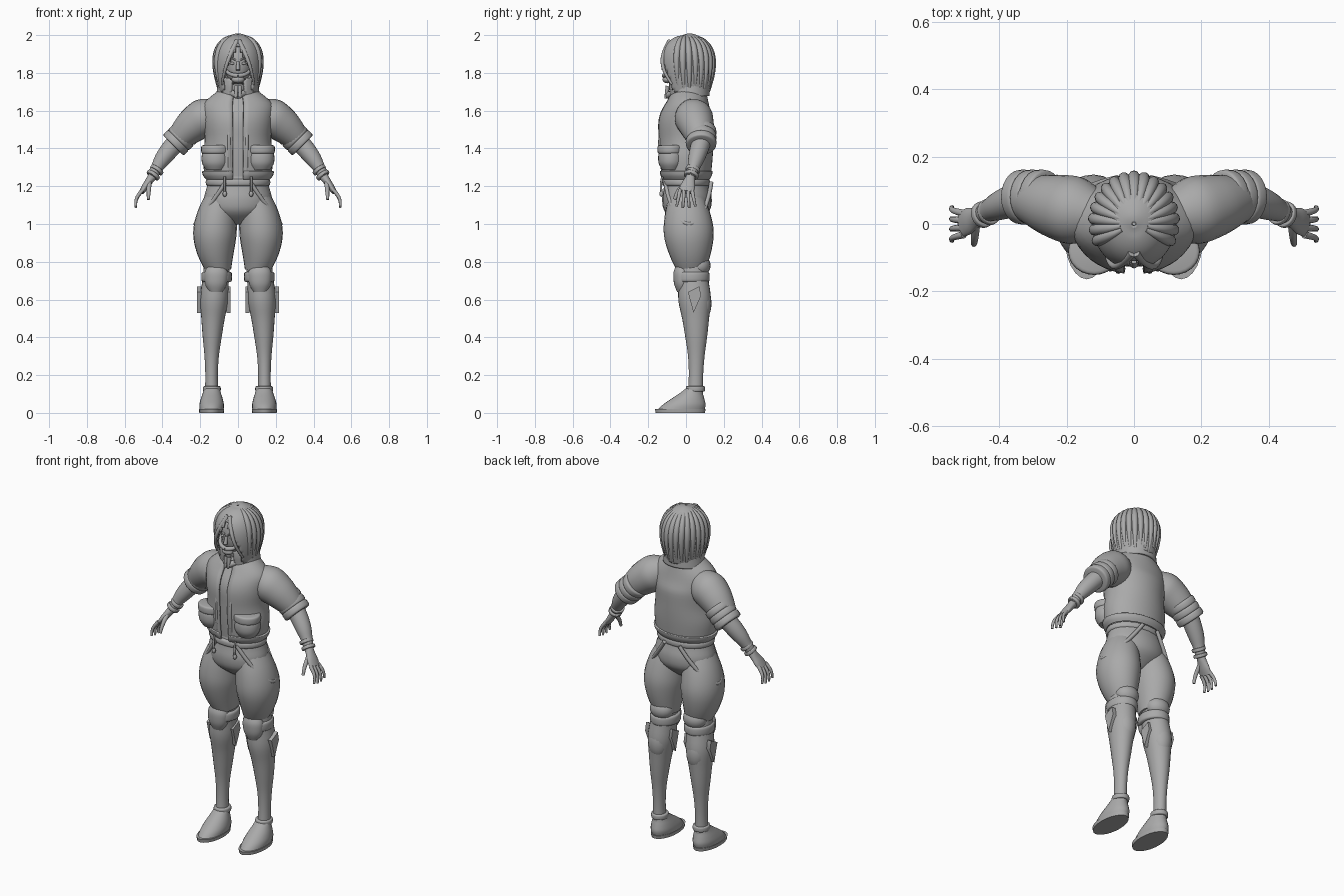
import bpy, bmesh
from math import sin, cos, pi
from mathutils import Vector

default_cube = bpy.data.objects.get("Cube")
if default_cube:
    bpy.data.objects.remove(default_cube, do_unlink=True)

GREY = (.4, .4, .4, 1)
clay = bpy.data.materials.new("clay grey")
clay.use_nodes = True
clay.diffuse_color = GREY
clay.node_tree.nodes["Principled BSDF"].inputs["Base Color"].default_value = GREY
parts = []


def finish(name, bm, mirror=False, thickness=0):
    """Turn the mesh into an object, optionally thickened and mirrored."""
    bmesh.ops.recalc_face_normals(bm, faces=bm.faces)
    mesh = bpy.data.meshes.new(name)
    bm.to_mesh(mesh)
    bm.free()
    mesh.materials.append(clay)
    obj = bpy.data.objects.new(name, mesh)
    bpy.context.collection.objects.link(obj)
    if thickness:
        solid = obj.modifiers.new("Thickness", "SOLIDIFY")
        solid.thickness = thickness
        solid.offset = 0
    if mirror:
        mod = obj.modifiers.new("Mirror", "MIRROR")
        mod.use_mirror_merge = False
    parts.append(obj)


def interpolate(rings, steps):
    """Smoothly fill in sections between the given ones."""
    result = []
    last = len(rings) - 1
    for i in range(last):
        before, start = rings[max(i - 1, 0)], rings[i]
        end, after = rings[i + 1], rings[min(i + 2, last)]
        for k in range(steps):
            t = k / steps
            result.append([
                b + t / 2 * (c - a + t * (2 * a - 5 * b + 4 * c - d + t * (3 * (b - c) + d - a)))
                for a, b, c, d in zip(before, start, end, after)])
    result.append(rings[-1])
    return result


def skin(name, rings, flat=False, seg=24, steps=4, opening=None, mirror=False, thickness=0):
    """Skin elliptical sections (x, y, z, radius across, radius deep)."""
    bm = bmesh.new()
    sections = interpolate(rings, steps)
    centres = [Vector(s[:3]) for s in sections]
    last = len(centres) - 1
    loops = []
    deep = Vector((0, 1, 0))
    across = Vector((1, 0, 0))
    for i, (centre, section) in enumerate(zip(centres, sections)):
        if not flat:
            tangent = (centres[min(i + 1, last)] - centres[max(i - 1, 0)]).normalized()
            deep = (deep - tangent * deep.dot(tangent)).normalized()
            across = deep.cross(tangent)
        rx, ry = section[3:]
        angles = [2 * pi * k / seg for k in range(seg)]
        loops.append([bm.verts.new(centre + across * rx * sin(a) - deep * ry * cos(a)) for a in angles])
    for low, high in zip(loops, loops[1:]):
        for k in range(seg):
            n = (k + 1) % seg
            bm.faces.new((low[k], low[n], high[n], high[k]))
    if opening:
        cut = [f for f in bm.faces if opening(f.calc_center_median())]
        bmesh.ops.delete(bm, geom=cut, context="FACES")
    else:
        bm.faces.new(loops[0])
        bm.faces.new(loops[-1])
    finish(name, bm, mirror, thickness)


def loft(name, start, end, widths, depth=(1, 1), bow=(0, 0, 0), **options):
    """Evenly spaced sections from start to end, bowed sideways in the middle."""
    rings = []
    for i, width in enumerate(widths):
        t = i / (len(widths) - 1)
        centre = Vector(start).lerp(Vector(end), t) + Vector(bow) * sin(pi * t)
        rings.append((*centre, width, width * (depth[0] + (depth[1] - depth[0]) * t)))
    skin(name, rings, **options)


def cord(name, start, end, radius, bow=(0, 0, 0), tip=1, mirror=True):
    """Round strand whose far end narrows to the tip factor."""
    widths = [radius * (1 + (tip - 1) * i / 5) for i in range(6)]
    loft(name, start, end, widths, bow=bow, seg=10, mirror=mirror)


def band(name, centre, width, depth, height, axis=(0, 0, 1), mirror=True):
    """Rounded band wrapped round a limb."""
    rings = []
    for side in (-1, -.7, .7, 1):
        shrink = .85 if abs(side) == 1 else 1
        middle = Vector(centre) + Vector(axis).normalized() * height / 2 * side
        rings.append((*middle, width * shrink, depth * shrink))
    skin(name, rings, mirror=mirror)


def blob(name, centre, size, mirror=True):
    bm = bmesh.new()
    bmesh.ops.create_uvsphere(bm, u_segments=20, v_segments=12, radius=1)
    bmesh.ops.scale(bm, vec=size, verts=bm.verts)
    bmesh.ops.translate(bm, vec=centre, verts=bm.verts)
    finish(name, bm, mirror)


def fin(name, x, thickness):
    """Pointed guard plate on the side of the shin."""
    bm = bmesh.new()
    outline = ((.01, .64), (.07, .67), (.08, .62), (.04, .53))
    face = bm.faces.new([bm.verts.new((x, y, z)) for y, z in outline])
    new = bmesh.ops.extrude_face_region(bm, geom=[face])["geom"]
    bmesh.ops.translate(bm, vec=(thickness, 0, 0), verts=[v for v in new if isinstance(v, bmesh.types.BMVert)])
    finish(name, bm, mirror=True)


# Torso: shirt inside an open jacket
def front_gap(point):
    return point.y < 0 and abs(point.x) < .035


torso = [(0, 0, 1.25, .17, .125), (0, 0, 1.35, .18, .135), (0, 0, 1.45, .17, .14),
         (0, 0, 1.55, .18, .14), (0, .01, 1.63, .18, .11), (0, .02, 1.7, .1, .085)]
skin("shirt", [(x, y, z, rx - .015, ry - .015) for x, y, z, rx, ry in torso])
skin("jacket", torso, seg=40, opening=front_gap, thickness=.012)
loft("jacket_hem", (0, 0, 1.24), (0, 0, 1.28), (.165, .18, .185), (.73, .73),
     seg=40, opening=front_gap, thickness=.012)
loft("jacket_collar", (0, .02, 1.67), (0, .01, 1.78), (.11, .105, .1, .09), (.9, 1.1),
     seg=40, opening=front_gap, thickness=.014)
cord("jacket_placket", (.045, -.115, 1.25), (.05, -.07, 1.68), .008, bow=(0, -.045, 0))
loft("pocket", (.118, -.08, 1.285), (.118, -.08, 1.41), (.05, .07, .075, .07, .05), (.9, .9), mirror=True)
band("pocket_flap", (.118, -.082, 1.395), .076, .068, .045)

# Arms: puffed sleeve, rolled cuff and forearm between shared joints
elbow = Vector((.33, .08, 1.43))
wrist = Vector((.455, .025, 1.25))
knuckles = Vector((.51, 0, 1.17))
loft("sleeve", (.11, .025, 1.6), elbow, (.07, .1, .095, .08, .06), bow=(.01, 0, .015), mirror=True)
for i in range(3):
    band("sleeve_roll", elbow + Vector((-1, 0, 1)) * (.055 - .027 * i), .077, .08, .042, axis=(1, 0, -1))
loft("forearm", elbow, wrist, (.05, .048, .042, .032, .027), bow=(.01, 0, 0), mirror=True)
for t in (.05, .2):
    band("wrist_band", wrist.lerp(elbow, t), .037, .039, .02, axis=elbow - wrist)

# Hands
loft("palm", wrist, knuckles, (.024, .02, .018, .014), (1, 2.8), mirror=True)
for i in range(4):
    spread = i - 1.5
    root = knuckles + Vector((-.005, .021 * spread, .01))
    reach = .08 + .004 * (4 - spread * spread)
    cord("finger", root, root + Vector((.035, .012 * spread, -reach)), .011, bow=(.014, 0, 0), tip=.6)
cord("thumb", (.47, 0, 1.22), (.475, -.06, 1.13), .014, bow=(0, -.01, 0), tip=.6)

# Baggy trousers
loft("trouser_seat", (0, 0, 1.26), (0, .01, 1), (.15, .165, .18, .16, .06), (.73, .73))
loft("trouser_leg", (.085, 0, 1.15), (.1, .03, .75), (.08, .105, .115, .098, .065), (1.15, 1.15),
     bow=(.03, 0, 0), mirror=True)
blob("trouser_drape", (.11, .07, .78), (.07, .06, .06))
band("waistband", (0, 0, 1.22), .168, .125, .04, mirror=False)


# Hanging hip straps and drawstrings
def strap_ring(t):
    angle = .4 + (pi - .7) * t
    sag = sin(pi * t)
    return ((.17 + .055 * sag) * sin(angle), .01 - .13 * cos(angle), 1.22 - .22 * sag, .011, .011)


skin("hip_strap", [strap_ring(i / 10) for i in range(11)], seg=10, mirror=True)
cord("drawstring", (.07, -.125, 1.25), (.07, -.13, 1.17), .006, bow=(0, -.005, 0))
blob("drawstring_end", (.07, -.13, 1.16), (.011, .011, .016))

# Lower legs with knee pads, straps and fins
loft("lower_leg", (.11, .03, .8), (.14, .05, .1), (.068, .07, .075, .062, .05, .038, .033, .035), (1.15, 1.15),
     bow=(.01, .013, 0), mirror=True)
blob("calf", (.127, .08, .58), (.058, .055, .1))
loft("knee_pad", (.118, -.02, .64), (.114, -.02, .785), (.035, .055, .062, .06, .04), (.75, .75), mirror=True)
band("knee_strap", (.113, .032, .72), .08, .092, .055)
fin("outer_fin", .192, .024)
fin("inner_fin", .04, .022)

# Shoes
loft("shoe", (.14, -.03, .01), (.138, .05, .14), (.063, .065, .058, .047, .038), (2, 1), flat=True, mirror=True)
loft("sole", (.14, -.03, 0), (.14, -.03, .02), (.065, .067), (2, 2), flat=True, steps=1, mirror=True)
band("shoe_cuff", (.138, .05, .127), .046, .05, .03)

# Head and face
loft("neck", (0, .02, 1.64), (0, 0, 1.78), (.05, .05, .05))
loft("head", (0, -.04, 1.74), (0, 0, 1.97), (.035, .065, .078, .076, .05), (1.15, 1.15))
cord("nose", (0, -.11, 1.86), (0, -.12, 1.815), .008, tip=1.5, mirror=False)
blob("eye", (.03, -.1, 1.85), (.014, .008, .007))
cord("brow", (.012, -.11, 1.868), (.05, -.09, 1.87), .005, bow=(0, -.006, .005), tip=.5)
cord("mouth_guard", (0, -.115, 1.785), (.075, -.05, 1.83), .013, bow=(.01, -.015, -.01), tip=.6)
blob("chin_guard", (0, -.1, 1.765), (.034, .024, .02), mirror=False)
cord("neck_scarf", (.05, -.055, 1.7), (0, -.1, 1.68), .017)
cord("scarf_tail", (.01, -.095, 1.73), (.01, -.11, 1.665), .013, tip=.4)


# Bobbed hair: domed shell parted over the face, with locks round the back
def hair_ring(t):
    swell = sin(2.2 * t)
    return (0, .01 * t, 2 - .3 * t * t, .12 * swell, .135 * swell)


def face_gap(point):
    return point.y < 0 and abs(point.x) < min(.075, (1.95 - point.z) / 2)


def hair_lock(angle, length):
    rings = []
    for i in range(8):
        t = .15 + (length - .15) * i / 7
        x, y, z, rx, ry = hair_ring(t)
        radius = .016 * sin(pi * (i + 1) / 9) + .002
        rings.append((rx * sin(angle), y + ry * cos(angle), z, radius, radius))
    skin("hair_lock", rings, seg=10)


skin("hair", [hair_ring(.02 + .98 * i / 9) for i in range(10)], seg=56, opening=face_gap, thickness=.012)
for i in range(-8, 9):
    hair_lock(i / 4, 1 - .03 * (i % 3))
cord("fringe_lock", (.005, -.085, 1.97), (.085, -.075, 1.74), .013, bow=(.012, -.045, 0), tip=.5)

# Smooth shading with crisp edges
bpy.ops.object.select_all(action="DESELECT")
for obj in parts:
    obj.select_set(True)
bpy.context.view_layer.objects.active = parts[0]
bpy.ops.object.shade_smooth_by_angle(angle=pi / 4)
